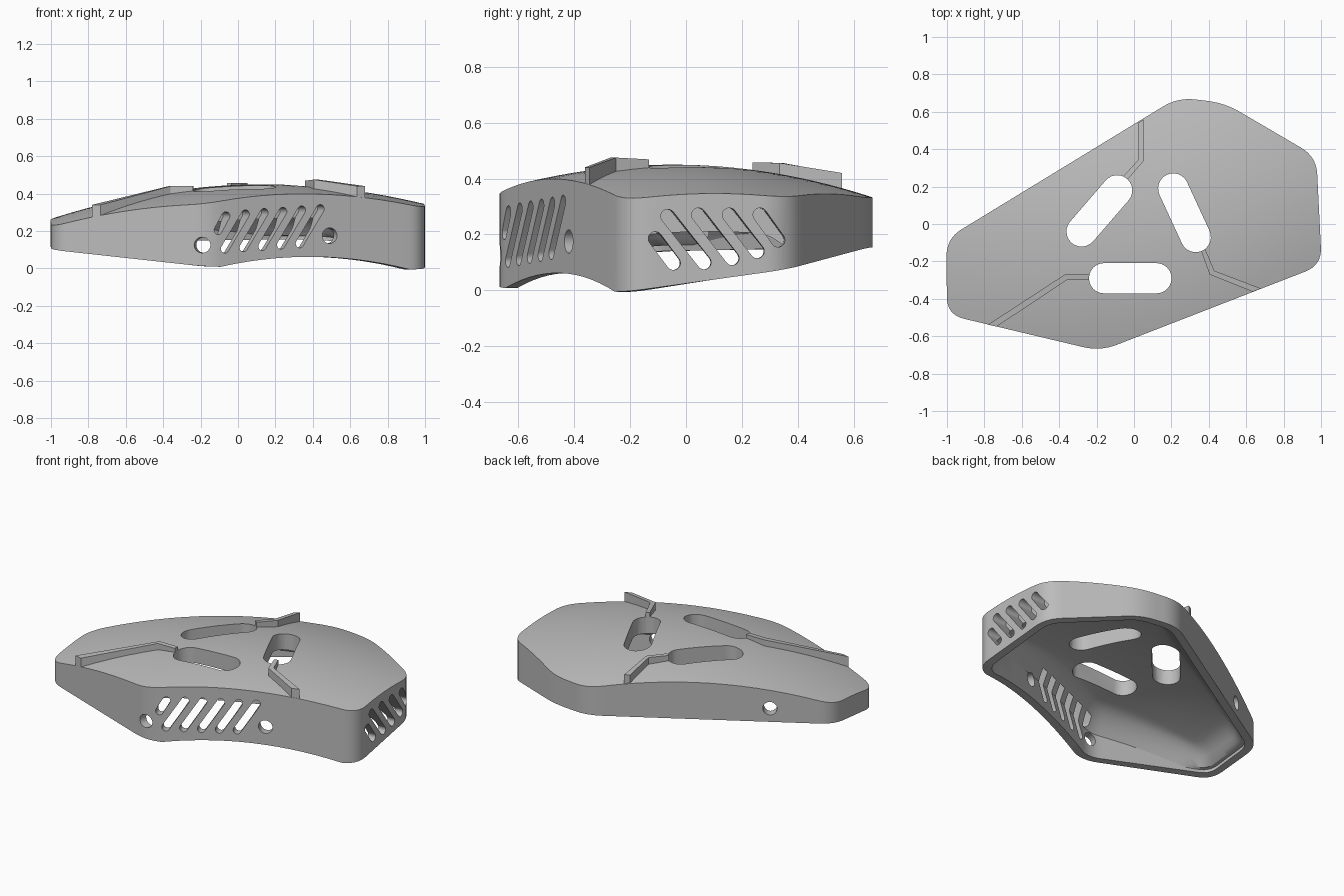
import bpy, bmesh, math
from mathutils import Vector as V

cube = bpy.data.objects.get("Cube")
if cube:
    bpy.data.objects.remove(cube)

grey = bpy.data.materials.new("plain grey")
grey.use_nodes = True
grey.diffuse_color = (0.5, 0.5, 0.5, 1)
grey.node_tree.nodes["Principled BSDF"].inputs["Base Color"].default_value = (0.5, 0.5, 0.5, 1)

# Sharp plan corners, with z giving the height of the lower rim
A, B, C, D = V((-1.003, -.078, .14)), V((.235, .677, .155)), V((.485, .647, .152)), V((.975, .36, .075))
E, F, G = V((1.004, -.22, -.006)), V((-.18, -.68, .01)), V((-1.0, -.485, .1))
CORNERS = [A, G, F, E, D, C, B]
CENTRE = V((.05, -.02, 0))
WALL = .05


def dome(p):
    return .45 - .14 * (p.x - .15) ** 2 - .23 * (p.y + .05) ** 2 + .06 * max(p.x, 0) ** 2 * (p.y - .1)


def ceiling(p, rim, s):
    """Underside of the roof: thicker to the right, with a broad fillet at the wall."""
    gap = (rim - p).xy.length
    fillet = .09 * max(0, 1 - gap / .17) ** 2
    return max(dome(p) - .1 - .015 * p.x - fillet, rim.z + .02)


def outline(inset, radius):
    """Rounded outline, moved inward by inset, with the same point count each time."""
    n = len(CORNERS)
    pts = []
    for i, c in enumerate(CORNERS):
        d0 = (c - CORNERS[i - 1]).xy.normalized()
        d1 = (CORNERS[(i + 1) % n] - c).xy.normalized()
        n0, n1 = V((-d0.y, d0.x)), V((-d1.y, d1.x))
        shift = (n0 + n1) * inset / (1 + n0.dot(n1))
        pts.append(c + V((shift.x, shift.y, 0)))
    loop = []
    for i, c in enumerate(pts):
        prev, nxt = pts[i - 1], pts[(i + 1) % n]
        p0 = c + (prev - c).normalized() * radius
        p1 = c + (nxt - c).normalized() * radius
        for k in range(9):
            t = k / 8
            loop.append(p0 * (1 - t) ** 2 + c * 2 * t * (1 - t) + p1 * t * t)
        end = nxt + (c - nxt).normalized() * radius
        for k in range(1, 14):
            t = k / 14
            p = p1.lerp(end, t)
            if CORNERS[i] is F:                     # arched front rim
                p.z += .06 * 4 * t * (1 - t)
            loop.append(p)
    return loop


def make_object(name, bm):
    bmesh.ops.recalc_face_normals(bm, faces=bm.faces)
    mesh = bpy.data.meshes.new(name)
    bm.to_mesh(mesh)
    bm.free()
    mesh.materials.append(grey)
    ob = bpy.data.objects.new(name, mesh)
    bpy.context.collection.objects.link(ob)
    return ob


def cut(ob, cutter):
    mod = ob.modifiers.new("cut", 'BOOLEAN')
    mod.operation = 'DIFFERENCE'
    mod.solver = 'EXACT'
    mod.object = cutter
    bpy.context.view_layer.objects.active = ob
    bpy.ops.object.modifier_apply(modifier=mod.name)


def prism(bm, low, high):
    a = [bm.verts.new(p) for p in low]
    b = [bm.verts.new(p) for p in high]
    bm.faces.new(a)
    bm.faces.new(b[::-1])
    for i in range(len(a)):
        bm.faces.new((a[i - 1], b[i - 1], b[i], a[i]))


def slot(bm, p, q, r, normal, depth):
    """Round-ended bar from p to q, pushed through along normal."""
    n = V(normal).normalized()
    d = (q - p).normalized() if (q - p).length > 0 else n.cross(V((0, 0, 1))).normalized()
    w = n.cross(d)
    ring = []
    for end, start in ((q, -90), (p, 90)):
        steps = 12 if (q - p).length > 0 else 11
        for k in range(steps + 1):
            a = math.radians(start + 180 * k / 12)
            ring.append(end + (d * math.cos(a) + w * math.sin(a)) * r)
    prism(bm, [v - n * depth for v in ring], [v + n * depth for v in ring])


# Shell: domed roof, side wall, rim, inner wall and ceiling as nested rings
outer, inner = outline(0, .095), outline(WALL, .07)
rings = []
for s in [k / 14 for k in range(1, 15)]:
    ring = [CENTRE.lerp(p, s) for p in outer]
    rings.append([V((p.x, p.y, dome(p))) for p in ring])
rings += [outer, inner]
for s in [1, .975, .95, .925, .9, .87, .84, .8, .76, .72] + [k / 10 for k in range(6, 0, -1)]:
    ring = []
    for rim in inner:
        p = CENTRE.lerp(rim, s)
        ring.append(V((p.x, p.y, ceiling(p, rim, s))))
    rings.append(ring)

bm = bmesh.new()
rows = [[bm.verts.new(p) for p in ring] for ring in rings]
for r0, r1 in zip(rows, rows[1:]):
    for i in range(len(r0)):
        bm.faces.new((r0[i - 1], r0[i], r1[i], r1[i - 1]))
for row, z in ((rows[0], dome(CENTRE)), (rows[-1], dome(CENTRE) - .1)):
    tip = bm.verts.new((CENTRE.x, CENTRE.y, z))
    for i in range(len(row)):
        bm.faces.new((row[i - 1], row[i], tip))
shell = make_object("shell", bm)

# Roof openings
bm = bmesh.new()
for p, q in (((-.28, -.04), (-.09, .18)), ((.21, .19), (.33, -.07)), ((-.16, -.29), (.12, -.29))):
    slot(bm, V((*p, .4)), V((*q, .4)), .081, (0, 0, 1), .3)
roof_cutter = make_object("roof_cutter", bm)


# Side vents and round holes
def front_point(x, z):
    p = F.lerp(E, (x - F.x) / (E.x - F.x))
    return V((p.x, p.y, z))


def side_point(y, z):
    p = E.lerp(D, (y - E.y) / (D.y - E.y))
    return V((p.x, p.y, z))


def wall_normal(a, b):
    return V((b.y - a.y, a.x - b.x, 0))


bm = bmesh.new()
front_n, side_n = wall_normal(F, E), wall_normal(E, D)
slot(bm, front_point(-.105, .205), front_point(-.065, .28), .023, front_n, .1)
for j in range(5):
    slot(bm, front_point(-.07 + .1 * j, .105 + .007 * j),
         front_point(.04 + .1 * j, .29 + .007 * j), .023, front_n, .1)
for y0, z0, y1, z1 in ((-.11, .185, -.045, .098), (-.065, .265, .065, .1), (.045, .27, .165, .115),
                       (.155, .27, .255, .14), (.265, .27, .33, .18)):
    slot(bm, side_point(y0, z0), side_point(y1, z1), .025, side_n, .1)
back = B.lerp(A, .74)
back.z = .23
for p, n in ((V((-.19, -.66, .125)), wall_normal(G, F)), (front_point(.49, .175), front_n),
             (back, wall_normal(B, A))):
    slot(bm, p, p, .042, n, .12)
side_cutter = make_object("side_cutter", bm)

cut(shell, roof_cutter)
cut(shell, side_cutter)

# Raised ridges from each opening to the edge: two plan lines and top heights
RIDGES = {
    "front_right_ridge": ([(-.78, -.538), (-.37, -.27), (-.2, -.27)],
                          [(-.735, -.549), (-.36, -.3), (-.2, -.3)], (.34, .44, .44)),
    "front_left_ridge": ([(.35, -.12), (.405, -.27), (.635, -.362)],
                         [(.375, -.12), (.43, -.25), (.68, -.345)], (.468, .475, .44)),
    "back_ridge": ([(-.09, .22), (.025, .345), (.02, .54)],
                   [(-.05, .22), (.05, .335), (.05, .558)], (.458, .456, .42)),
}
for name, (left, right, tops) in RIDGES.items():
    bm = bmesh.new()
    plan = [V((*p, 0)) for p in left + right[::-1]]
    tops = list(tops) + list(tops[::-1])
    prism(bm, [V((p.x, p.y, dome(p) - .03)) for p in plan], [V((p.x, p.y, z)) for p, z in zip(plan, tops)])
    cut(make_object(name, bm), roof_cutter)

for cutter in (roof_cutter, side_cutter):
    bpy.data.objects.remove(cutter)

bpy.ops.object.select_all(action='DESELECT')
shell.select_set(True)
bpy.context.view_layer.objects.active = shell
bpy.ops.object.shade_smooth_by_angle(angle=math.radians(30))
